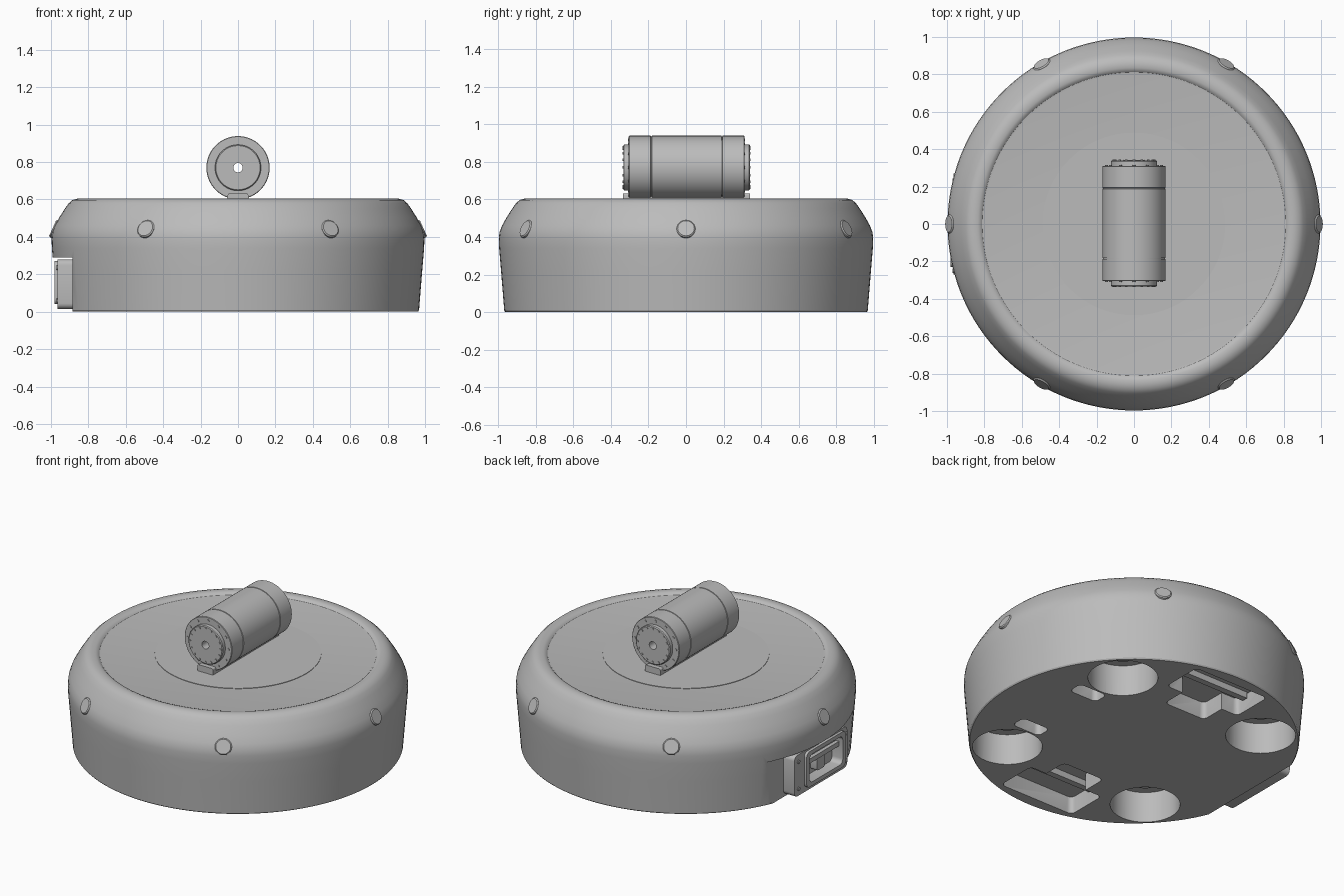
import bpy, bmesh
from math import pi, cos, sin, radians
from mathutils import Matrix, Vector

if "Cube" in bpy.data.objects:
    bpy.data.objects.remove(bpy.data.objects["Cube"])

grey = bpy.data.materials.new("neutral grey")
grey.use_nodes = True
colour = (0.5, 0.5, 0.5, 1)
grey.diffuse_color = colour
grey.node_tree.nodes["Principled BSDF"].inputs["Base Color"].default_value = colour


def finish(name, bm):
    bmesh.ops.recalc_face_normals(bm, faces=bm.faces)
    mesh = bpy.data.meshes.new(name)
    bm.to_mesh(mesh)
    bm.free()
    mesh.materials.append(grey)
    obj = bpy.data.objects.new(name, mesh)
    bpy.context.collection.objects.link(obj)
    return obj


def lathe(name, profile, matrix=Matrix(), steps=128):
    """Closed solid of revolution from (radius, height) points."""
    bm = bmesh.new()
    verts = [bm.verts.new((r, 0, z)) for r, z in profile]
    edges = [bm.edges.new(pair) for pair in zip(verts, verts[1:])]
    bmesh.ops.spin(bm, geom=verts + edges, axis=(0, 0, 1), cent=(0, 0, 0),
                   angle=2 * pi, steps=steps)
    bmesh.ops.remove_doubles(bm, verts=bm.verts, dist=1e-5)
    bmesh.ops.transform(bm, matrix=matrix, verts=bm.verts)
    return finish(name, bm)


def disc(name, r, low, high, matrix=Matrix(), steps=48):
    return lathe(name, [(0, low), (r, low), (r, high), (0, high)], matrix, steps)


def box(name, x, y, z, round_axis=None, radius=0.03):
    """Box from ranges, with edges along one axis optionally rounded."""
    bm = bmesh.new()
    bmesh.ops.create_cube(bm, size=1)
    for v in bm.verts:
        v.co = [lo + (c + 0.5) * (hi - lo) for c, (lo, hi) in zip(v.co, (x, y, z))]
    if round_axis is not None:
        edges = [e for e in bm.edges
                 if abs((e.verts[0].co - e.verts[1].co).normalized()[round_axis]) > 0.9]
        bmesh.ops.bevel(bm, geom=edges, offset=radius, segments=4,
                        profile=0.5, affect='EDGES')
    return finish(name, bm)


def activate(obj):
    bpy.ops.object.select_all(action='DESELECT')
    obj.select_set(True)
    bpy.context.view_layer.objects.active = obj


def cut(target, cutter):
    mod = target.modifiers.new("cut", 'BOOLEAN')
    mod.operation = 'DIFFERENCE'
    mod.solver = 'EXACT'
    mod.object = cutter
    activate(target)
    bpy.ops.object.modifier_apply(modifier=mod.name)
    bpy.data.objects.remove(cutter)


def facing(centre, normal):
    return Matrix.Translation(centre) @ Vector(normal).to_track_quat('Z', 'Y').to_matrix().to_4x4()


# Round base shell with a shallow dished top
FLOOR = 0.588
body = lathe("base_shell", [
    (0, 0), (0.962, 0), (0.968, 0.008), (0.985, 0.22), (0.995, 0.34), (0.997, 0.39),
    (0.993, 0.425), (0.98, 0.46), (0.955, 0.505), (0.925, 0.552), (0.905, 0.58),
    (0.885, 0.597), (0.86, 0.604), (0.835, 0.604), (0.82, 0.598), (0.812, 0.59),
    (0.8, FLOOR), (0, FLOOR)])

# Wheel wells with a mounting block in each ceiling
for i in range(4):
    a = radians(45 + 90 * i)
    place = Matrix.Translation((0.745 * cos(a), 0.745 * sin(a), 0))
    cut(body, disc("well_cutter", 0.205, -0.1, 0.2, place, 64))
    disc("wheel_mount", 0.07, 0.15, 0.21, place, 32)

# Pockets in the underside, mirrored front to back
for s in (-1, 1):
    def span(a, b):
        return tuple(sorted((s * a, s * b)))
    cut(body, box("pocket_cutter", (-0.27, 0.27), span(0.62, 0.89), (-0.1, 0.11), 2))
    cut(body, box("pocket_cutter", (-0.15, 0.15), span(0.46, 0.66), (-0.1, 0.11), 2))
    cut(body, box("slot_cutter", (0.47, 0.67), span(0.21, 0.31), (-0.1, 0.08), 2))
    box("pocket_rail", (-0.26, 0.26), span(0.68, 0.72), (0.07, 0.115))

# Flat recess on the side for the docking latch
cut(body, box("recess_cutter", (-1.2, -0.885), (-0.5, 0.5), (-0.1, 0.29)))
latch = box("latch_panel", (-0.965, -0.88), (-0.27, 0.27), (0.015, 0.28), 0)
cut(latch, box("window_cutter", (-1.1, -0.905), (-0.2, 0.14), (0.065, 0.245), 0))
rim = box("latch_rim", (-0.982, -0.96), (-0.23, 0.17), (0.04, 0.27), 0)
cut(rim, box("rim_cutter", (-1.1, -0.9), (-0.2, 0.14), (0.065, 0.245), 0))
box("latch_handle", (-0.955, -0.93), (-0.21, 0.15), (0.17, 0.2))
box("latch_catch", (-0.95, -0.9), (-0.06, 0.02), (0.09, 0.18), 0, 0.015)
for y in (-0.25, 0.23):
    for z in (0.06, 0.235):
        disc("latch_bolt", 0.012, -0.01, 0.006, facing((-0.965, y, z), (-1, 0, 0)), 12)

# Sensor buttons around the shoulder
for i in range(6):
    a = radians(60 * i)
    button = lathe("sensor_button", [(0, -0.03), (0.05, -0.03), (0.05, 0.002),
                                     (0.044, 0.008), (0, 0.008)],
                   facing((0.984 * cos(a), 0.984 * sin(a), 0.443),
                          (cos(a), sin(a), 0.45)), 32)

# Thin turntable plate in the dished top
disc("turntable_plate", 0.488, FLOOR - 0.01, FLOOR + 0.003, steps=96)

# Barrel drum lying front to back, with two grooves and stepped end hubs
AXIS_Z = 0.77
along_y = facing((0, 0.003, AXIS_Z), (0, 1, 0))
drum = lathe("drum", [
    (0, -0.337), (0.118, -0.337), (0.123, -0.332), (0.123, -0.308), (0.166, -0.308),
    (0.169, -0.305), (0.169, -0.191), (0.165, -0.19), (0.165, -0.186), (0.169, -0.185),
    (0.169, 0.185), (0.165, 0.186), (0.165, 0.19), (0.169, 0.191), (0.169, 0.305),
    (0.166, 0.308), (0.123, 0.308), (0.123, 0.332), (0.118, 0.337), (0, 0.337)],
    along_y, 96)
cut(drum, disc("bore_cutter", 0.025, -0.6, 0.6, along_y, 32))

# Bolt circles on both drum ends
for s in (-1, 1):
    for count, ring, size, depth in ((12, 0.146, 0.008, 0.308), (16, 0.108, 0.007, 0.337)):
        for i in range(count):
            a = 2 * pi * i / count
            spot = (ring * cos(a), 0.003 + s * depth, AXIS_Z + ring * sin(a))
            disc("drum_bolt", size, -0.003, 0.004, facing(spot, (0, s, 0)), 10)

# Foot that carries the drum
box("drum_foot", (-0.055, 0.055), (-0.335, 0.341), (FLOOR - 0.01, 0.632), 1, 0.01)

# Smooth shading with crisp edges
for obj in bpy.context.collection.objects:
    if obj.type == 'MESH' and grey.name in obj.data.materials:
        activate(obj)
        bpy.ops.object.shade_smooth_by_angle(angle=radians(30))
